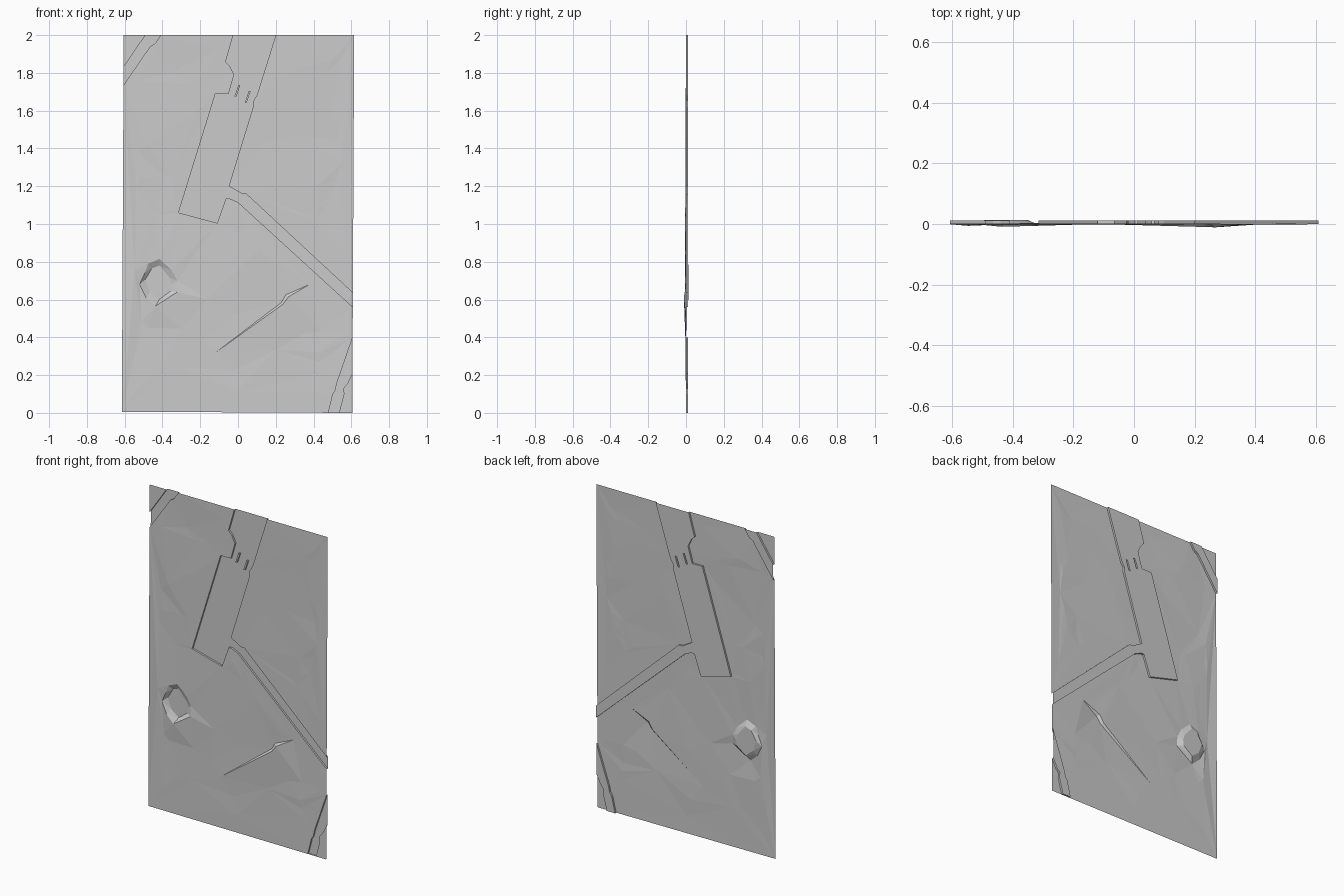
import bpy, bmesh, random
from mathutils import Vector
from mathutils.geometry import delaunay_2d_cdt

if "Cube" in bpy.data.objects:
    bpy.data.objects.remove(bpy.data.objects["Cube"])

random.seed(4)
W, H, FLOOR = 0.61, 2.0, 0.0115
points, depth, edges, faces = [], [], [], []

def add(x, z, y=0.0):
    points.append(Vector((x, z)))
    depth.append(y)
    return len(points) - 1

def loop(pts, y=0.0, region=False):
    ids = [add(p[0], p[1], p[2] if len(p) > 2 else y) for p in pts]
    if region:
        faces.append(ids)
        return len(faces) - 1
    edges.extend(zip(ids, ids[1:] + ids[:1]))

# sheet outline
loop([(-W, 0.006), (W, 0), (W, H), (-W, H)], region=True)

# recessed channels: main panel with its diagonal strip, and the two corner strips
channels = [
    [(-.03, H), (-.07, 1.86), (-.047, 1.835), (-.025, 1.79), (-.053, 1.69), (-.123, 1.69),
     (-.315, 1.06), (-.11, 1.005), (-.065, 1.135), (-.045, 1.135), (0, 1.115), (W, .56),
     (W, .635), (.042, 1.16), (.02, 1.16), (-.05, 1.2), (.077, 1.62), (.077, 1.65),
     (.096, 1.68), (.195, H)],
    [(-W, 1.83), (-W, 1.735), (-.47, 1.94), (-.445, 1.955), (-.415, H), (-.495, H)],
    [(.483, .0006), (.54, .0003), (.565, .1), (.562, .13), (.583, .155), (W, .21),
     (W, .4), (.527, .155), (.52, .12), (.507, .1)],
]
recess = {loop(c, region=True) for c in channels}

# raised bars standing in the main channel
bars = {loop([(x - .004, z), (x + .006, z), (x + .027, z + .062), (x + .017, z + .062)], region=True)
        for x, z in ((-.018, 1.675), (.037, 1.643))}

# impact crater: torn rim and pushed-in floor
loop([(-.415, .815, -.003), (-.35, .755, -.002), (-.32, .70, 0), (-.32, .64, -.006),
      (-.435, .565, -.009), (-.485, .61, -.004), (-.52, .68, 0), (-.49, .745, -.002),
      (-.545, .755, -.006), (-.475, .79, -.003)])
loop([(-.415, .78), (-.36, .715), (-.35, .68), (-.355, .645), (-.415, .60),
      (-.465, .64), (-.49, .705), (-.455, .765)], y=.014)

# long scratch ending in a folded arrow-shaped dent
loop([(-.115, .32, 0), (.24, .575, -.010), (.27, .615, -.011), (.38, .68, 0),
      (.30, .645, .001), (.285, .695, 0), (.255, .625, .002), (.23, .583, .003)])

# faint dents over the rest of the sheet
for _ in range(70):
    x, z = random.uniform(-.58, .58), random.uniform(.05, 1.95)
    near_crater = (x + .43) ** 2 + (z - .69) ** 2 < .04
    near_scratch = -.18 < x < .45 and abs(z - .4 - .8 * x) < .13
    if not (near_crater or near_scratch):
        add(x, z, random.uniform(-.0015, .0015))
add(-.36, 1.8, .003)
add(-.48, 1.42, -.003)

# triangulate the plan
verts, _, tris, orig_v, _, orig_f = delaunay_2d_cdt(points, edges, faces, 0, 1e-5)
bm = bmesh.new()
cache = {}

def vert(i, low):
    if (i, low) not in cache:
        y = FLOOR if low else (depth[orig_v[i][0]] if orig_v[i] else 0.0)
        x, z = verts[i]
        cache[i, low] = bm.verts.new((x + .005 * (z - 1), y, z))
    return cache[i, low]

owner = {}
for tri, src in zip(tris, orig_f):
    low = bool(recess & set(src)) and not bars & set(src)
    bm.faces.new([vert(i, low) for i in tri])
    for k in range(3):
        owner[tri[k], tri[(k + 1) % 3]] = low

# step walls between sheet and channels
for (a, b), low in owner.items():
    if not low and owner.get((b, a)):
        bm.faces.new([vert(b, False), vert(a, False), vert(a, True), vert(b, True)])

mesh = bpy.data.meshes.new("dented_wall_panel")
bm.to_mesh(mesh)
bm.free()
panel = bpy.data.objects.new("dented_wall_panel", mesh)
bpy.context.collection.objects.link(panel)
